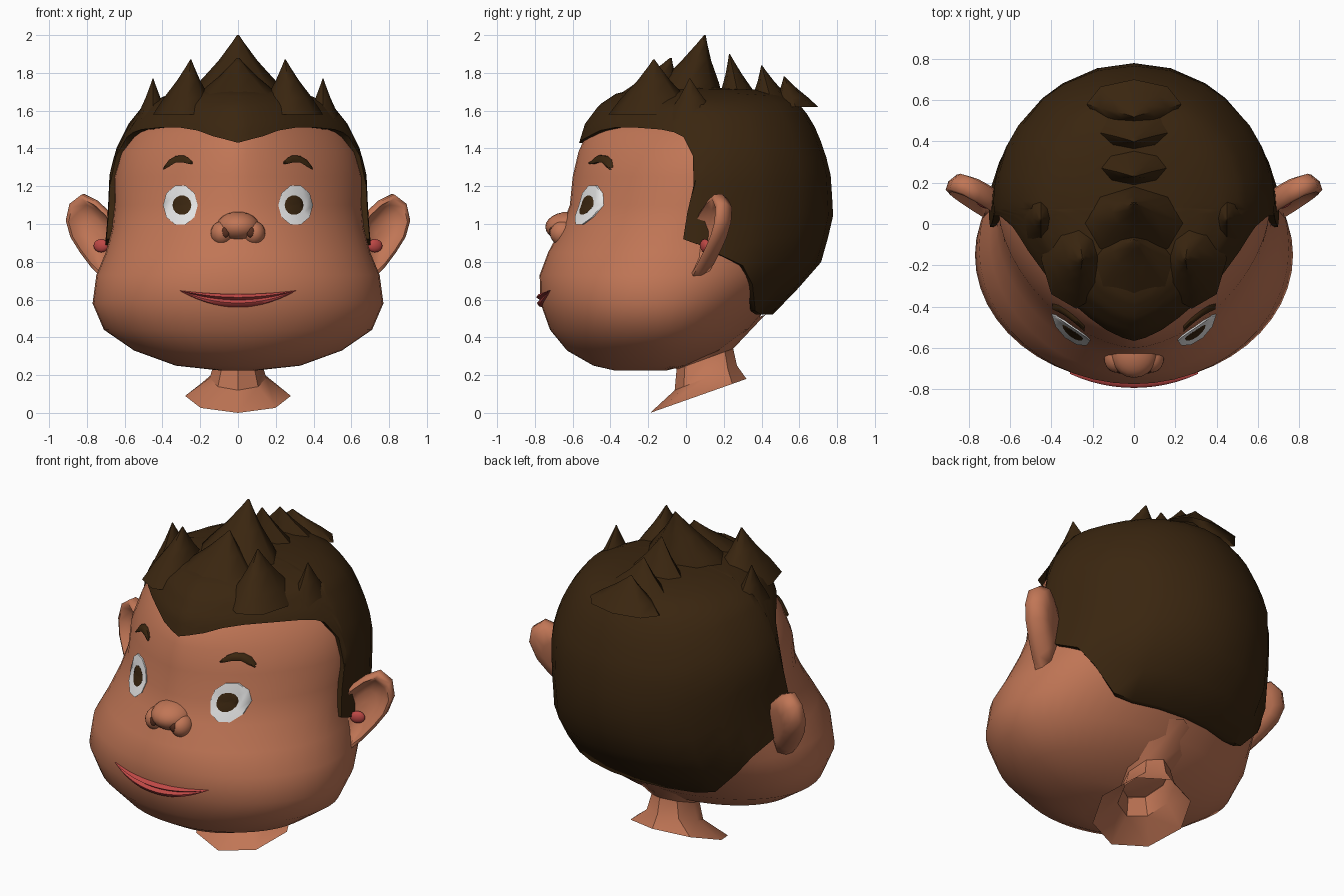
import bpy
from math import sin, cos, pi, radians

cube = bpy.data.objects.get("Cube")
if cube:
    bpy.data.objects.remove(cube, do_unlink=True)


def material(name, r, g, b):
    m = bpy.data.materials.new(name)
    m.use_nodes = True
    m.diffuse_color = (r, g, b, 1)
    bsdf = m.node_tree.nodes["Principled BSDF"]
    bsdf.inputs["Base Color"].default_value = (r, g, b, 1)
    bsdf.inputs["Roughness"].default_value = 0.8
    return m


SKIN = material("warm_skin", 0.53, 0.18, 0.092)
HAIR = material("dark_brown_hair", 0.042, 0.019, 0.005)
LIP = material("lip_red", 0.52, 0.065, 0.06)
WHITE = material("eye_white", 0.8, 0.8, 0.8)
DARK = material("nostril_brown", 0.1, 0.03, 0.015)


def loft(name, rings, mat, closed=True, start=False, end=False, angle=50):
    """Skin a list of equal-length point rings with quads."""
    n = len(rings[0])
    verts = [p for ring in rings for p in ring]
    faces = []
    for r in range(len(rings) - 1):
        for i in range(n if closed else n - 1):
            j = (i + 1) % n
            faces.append((r * n + i, r * n + j, r * n + n + j, r * n + n + i))
    if start:
        faces.append(tuple(reversed(range(n))))
    if end:
        faces.append(tuple(range(len(verts) - n, len(verts))))
    me = bpy.data.meshes.new(name)
    me.from_pydata(verts, [], faces)
    me.materials.append(mat)
    ob = bpy.data.objects.new(name, me)
    bpy.context.collection.objects.link(ob)
    bpy.ops.object.select_all(action='DESELECT')
    ob.select_set(True)
    bpy.context.view_layer.objects.active = ob
    bpy.ops.object.mode_set(mode='EDIT')
    bpy.ops.mesh.select_all(action='SELECT')
    bpy.ops.mesh.normals_make_consistent(inside=False)
    bpy.ops.object.mode_set(mode='OBJECT')
    bpy.ops.object.shade_smooth_by_angle(angle=radians(angle))
    return ob


def ellipsoid(name, loc, radii, mat):
    bpy.ops.mesh.primitive_uv_sphere_add(segments=20, ring_count=12, location=loc)
    ob = bpy.context.object
    ob.name = name
    ob.scale = radii
    ob.data.materials.append(mat)
    bpy.ops.object.shade_smooth_by_angle(angle=radians(60))
    return ob


def sample(table, z):
    """Linear lookup in rows that begin with their key."""
    if z <= table[0][0]:
        return table[0][1:]
    for lo, hi in zip(table, table[1:]):
        if z <= hi[0]:
            t = (z - lo[0]) / (hi[0] - lo[0])
            return [a + (b - a) * t for a, b in zip(lo[1:], hi[1:])]
    return table[-1][1:]


def section(table, z, a, k=1.0):
    """Point at height z and angle a (0 front, pi back)."""
    w, yf, c, yb, p = sample(table, z)
    s, q = sin(a), cos(a)
    e = p if q > 0 else 1
    x = w * abs(s) ** e * (1 if s >= 0 else -1)
    y = c - (c - yf) * q ** e if q > 0 else c - (yb - c) * q
    return (x * k, c + (y - c) * k, z)


# Profile rows: height, half width, front, widest depth, back, front sharpness
HEAD = [(.225, .10, -.38, -.25, -.10, 1), (.25, .33, -.49, -.2, 0, 1),
        (.33, .55, -.63, -.18, .18, 1), (.44, .71, -.72, -.15, .33, 1),
        (.58, .77, -.77, -.15, .45, 1), (.73, .75, -.775, -.12, .6, 1),
        (.85, .70, -.73, -.08, .67, 1.05), (.98, .665, -.66, -.02, .71, 1.1),
        (1.1, .655, -.615, .05, .72, 1.15), (1.25, .655, -.6, .06, .71, 1.2),
        (1.38, .62, -.57, .08, .67, 1.27), (1.48, .56, -.525, .1, .62, 1.3),
        (1.56, .46, -.43, .1, .52, 1.3), (1.61, .2, -.2, .1, .3, 1.2)]
CROWN = [(.5, .70, -.5, 0, .44, 1), (.78, .72, -.6, 0, .71, 1.05),
         (.92, .70, -.63, .03, .75, 1.1), (1.05, .69, -.63, .05, .78, 1.15),
         (1.27, .68, -.60, .1, .765, 1.25), (1.4, .645, -.575, .1, .73, 1.3),
         (1.53, .58, -.535, .1, .675, 1.3), (1.63, .5, -.46, .1, .61, 1.3),
         (1.69, .36, -.37, .1, .5, 1.2), (1.72, .2, -.25, .1, .32, 1.1),
         (1.725, .01, .09, .1, .11, 1)]

# Head
loft("head", [[section(HEAD, row[0], 2 * pi * i / 48) for i in range(48)] for row in HEAD],
     SKIN, start=True, end=True, angle=60)

# Neck: tilted open rings given by front and back (y, z) and half width
NECK = [((-.19, 0), (.32, .18), .28), ((-.06, .12), (.27, .25), .15),
        ((-.05, .23), (.25, .34), .12), ((-.12, .32), (.42, .52), .22)]


def neck_ring(f, b, w):
    ring = []
    for i in range(8):
        t = 2 * pi * i / 8
        k = (1 - cos(t)) / 2
        ring.append((w * sin(t), f[0] + (b[0] - f[0]) * k, f[1] + (b[1] - f[1]) * k))
    return ring


loft("neck", [neck_ring(*r) for r in NECK], SKIN, angle=40)

# Hair cap: columns rise from the hairline to the crown
HAIRLINE = [(0, 1.43), (9, 1.445), (18, 1.465), (27, 1.495), (37, 1.51), (50, 1.51),
            (63, 1.5), (70, 1.485), (75, 1.46), (81, 1.36), (84, 1.2), (84.5, 1.06),
            (85, .92), (91, .9), (97, .88), (103, .84), (115, .78), (125, .68),
            (140, .54), (150, .52), (165, .52), (180, .52)]
columns = HAIRLINE + [(360 - a, z) for a, z in HAIRLINE[-2:0:-1]]
hair_rings = [[section(CROWN, z, radians(a), .93) for a, z in columns]]
for step in range(15):
    t = 1 - (1 - step / 14) ** 1.7
    hair_rings.append([section(CROWN, z + (1.725 - z) * t, radians(a)) for a, z in columns])
loft("hair_cap", hair_rings, HAIR, end=True)


# Hair spikes: concave tapering tufts
def spike(name, tip, base, rx, ry):
    rings = []
    for t, k in ((0, 1), (.3, .72), (.62, .36), (.88, .12), (1, .02)):
        c = [b + (a - b) * t for a, b in zip(tip, base)]
        rings.append([(c[0] + rx * k * cos(pi * i / 4), c[1] + ry * k * sin(pi * i / 4), c[2])
                      for i in range(8)])
    loft(name, rings, HAIR, end=True)


spike("center_spike", (0, .1, 2.0), (0, -.02, 1.64), .29, .22)
spike("front_spike", (0, -.08, 1.88), (0, -.22, 1.62), .28, .22)
for i, (y, z) in enumerate(((.23, 1.9), (.4, 1.84), (.52, 1.78))):
    spike(f"back_spike_{i + 1}", (0, y, z), (0, y + .06, 1.62), .23, .12)
for side, s in (("left", 1), ("right", -1)):
    spike(side + "_upper_spike", (s * .25, -.17, 1.87), (s * .28, -.17, 1.58), .17, .24)
    spike(side + "_lower_spike", (s * .45, .02, 1.77), (s * .45, .04, 1.5), .11, .18)


def face_y(x, z):
    """Depth of the face surface."""
    w, yf, c, yb, p = sample(HEAD, z)
    return c - (c - yf) * (1 - min(1, abs(x) / w) ** (2 / p)) ** (p / 2)


def on_face(x, z, lift):
    return (x, face_y(x, z) - lift, z)


def disc(name, x, z, rx, rz, lift, mat, n=10):
    """Thin plate that follows the face."""
    rings = [[on_face(x + k * rx * sin(2 * pi * (i + .5) / n),
                      z + k * rz * cos(2 * pi * (i + .5) / n), d) for i in range(n)]
             for k, d in ((1, -.01), (1, lift * .7), (.6, lift), (.05, lift))]
    return loft(name, rings, mat, end=True)


BROW = [(.24, 1.328, 1.318), (.262, 1.352, 1.318), (.29, 1.364, 1.325), (.33, 1.36, 1.325),
        (.365, 1.34, 1.305), (.395, 1.3, 1.288)]
# Ear outline as seen from the front
EAR = [(.66, .8), (.71, .71), (.77, .77), (.83, .85), (.88, .93), (.905, 1.02),
       (.885, 1.11), (.82, 1.16), (.75, 1.125), (.68, 1.06), (.64, .98), (.64, .88)]


def ear_ring(s, k, d):
    """Outline scaled by k and pushed forward by d."""
    ring = []
    for x, z in EAR:
        x, z = .75 + (x - .75) * k, .95 + (z - .95) * k
        y = .11 + .45 * (x - .75) + .16 * (z - .95)
        ring.append((s * (x + d * .4), y - d, z))
    return ring


for side, s in (("left", 1), ("right", -1)):
    # Eyes
    disc(side + "_eye", s * .305, 1.1, .092, .108, .012, WHITE)
    disc(side + "_pupil", s * .297, 1.1, .05, .052, .018, HAIR, 14)
    # Eyebrows
    rows = [[on_face(s * x, z, d) for z, d in ((hi, 0), (hi, .015), ((hi + lo) / 2, .025),
                                               (lo, .015), (lo, 0))] for x, hi, lo in BROW]
    loft(side + "_eyebrow", rows, HAIR, closed=False)
    # Ears with a hollow inner side
    loft(side + "_ear", [ear_ring(s, k, d) for k, d in (
        (.5, -.075), (.85, -.06), (1, -.015), (.98, .025), (.87, .03), (.72, -.005),
        (.4, -.03), (.05, -.03))], SKIN, start=True, end=True, angle=70)
    patch = ellipsoid(side + "_ear_patch", (s * .725, .1, .885), (.042, .022, .035), LIP)
    patch.rotation_euler.z = s * .4
    # Nose wings and nostrils
    ellipsoid(side + "_nose_wing", (s * .085, -.65, .95), (.06, .07, .065), SKIN)
    ellipsoid(side + "_nostril", (s * .066, -.71, .957), (.022, .014, .028), DARK)

# Nose
ellipsoid("nose", (0, -.62, .985), (.115, .125, .08), SKIN)

# Lips: two rolls meeting in a recessed smile line
lip_rows = []
for i in range(-12, 13):
    u = i / 12
    x, f = .31 * u, 1 - u * u
    line = .648 - .05 * f
    lip_rows.append([on_face(x, line + h * f, d) for h, d in (
        (.032, -.01), (.03, .006 + .004 * f), (.014, .008 + .014 * f), (0, .003),
        (-.016, .006 + .014 * f), (-.034, .006 + .008 * f), (-.042, -.01))])
loft("lips", lip_rows, LIP, closed=False)
